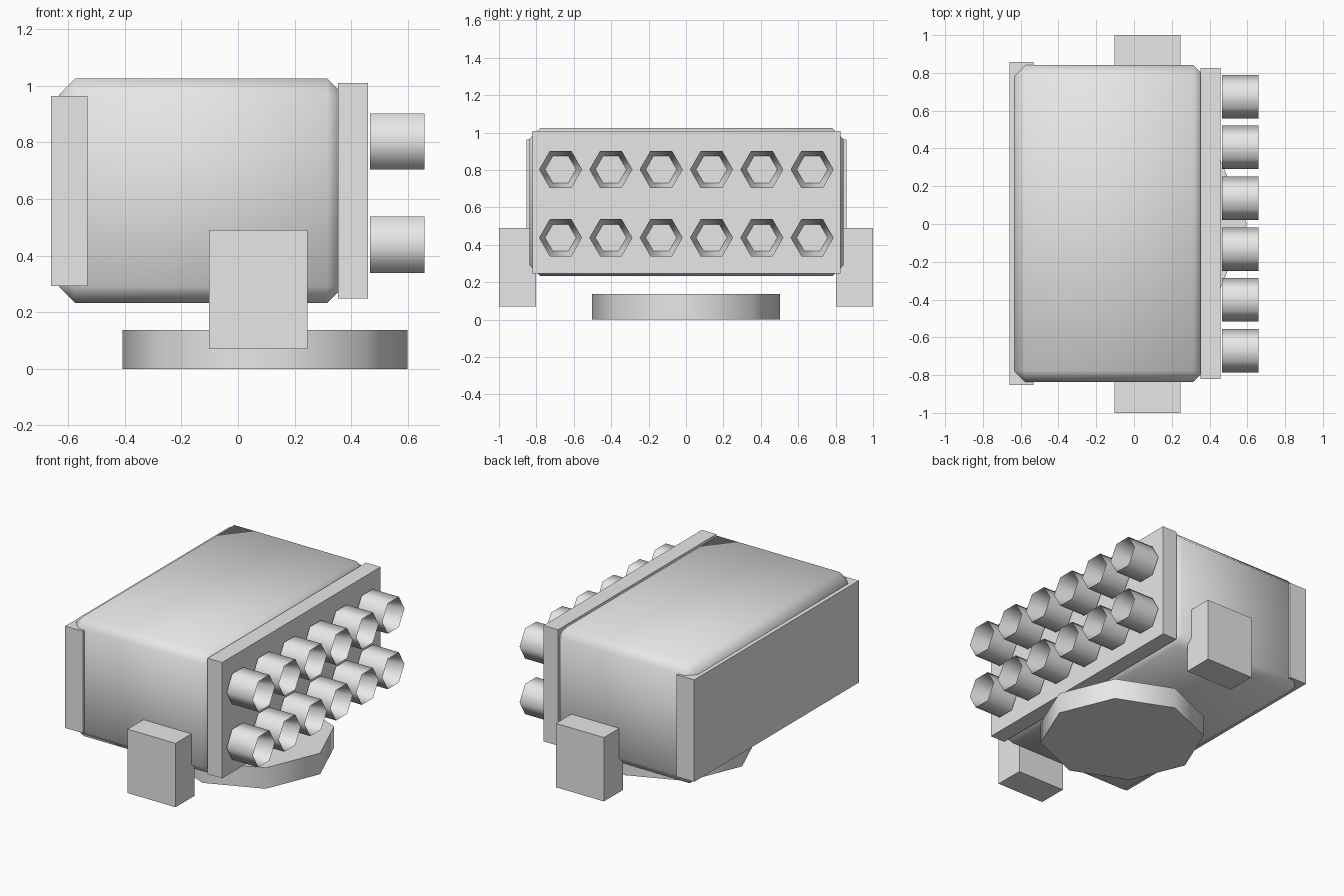
import bpy, bmesh, math
from mathutils import Matrix

if "Cube" in bpy.data.objects:
    bpy.data.objects.remove(bpy.data.objects["Cube"])

grey = bpy.data.materials.new("light grey")
grey.diffuse_color = (0.8, 0.8, 0.8, 1)
grey.use_nodes = True
grey.node_tree.nodes["Principled BSDF"].inputs["Base Color"].default_value = grey.diffuse_color


def finish(name, bm, smooth=None):
    """Turn a bmesh into a named object, optionally smooth below an angle."""
    bmesh.ops.recalc_face_normals(bm, faces=bm.faces)
    me = bpy.data.meshes.new(name)
    bm.to_mesh(me)
    bm.free()
    me.materials.append(grey)
    ob = bpy.data.objects.new(name, me)
    bpy.context.collection.objects.link(ob)
    if smooth:
        bpy.ops.object.select_all(action='DESELECT')
        ob.select_set(True)
        bpy.context.view_layer.objects.active = ob
        bpy.ops.object.shade_smooth_by_angle(angle=math.radians(smooth))
    return ob


def box(name, x, y, z, bevel=0, smooth=None):
    """Box given by its min/max on each axis, with optional chamfer."""
    bm = bmesh.new()
    bmesh.ops.create_cube(bm, size=1)
    for v in bm.verts:
        v.co = [(a + b) / 2 + c * (b - a) for (a, b), c in zip((x, y, z), v.co)]
    if bevel:
        bmesh.ops.bevel(bm, geom=bm.edges[:], offset=bevel, segments=1,
                        affect='EDGES', profile=0.5)
    return finish(name, bm, smooth)


def launch_tube(name, y, z):
    """Hexagonal tube along x with a funnel-shaped bore and a closed bottom."""
    bm = bmesh.new()
    rings = []
    for x, r in ((0.467, 0.115), (0.658, 0.115), (0.49, 0.083)):
        rings.append([bm.verts.new((x, y + r * math.cos(i * math.pi / 3),
                                    z + r * math.sin(i * math.pi / 3)))
                      for i in range(6)])
    for a, b in zip(rings, rings[1:]):
        for i in range(6):
            j = (i + 1) % 6
            bm.faces.new((a[i], a[j], b[j], b[i]))
    bm.faces.new(rings[0])
    bm.faces.new(rings[2])
    return finish(name, bm, 65)


# Main housing with chamfered, smooth-shaded edges
box("housing", (-0.633, 0.373), (-0.836, 0.841), (0.233, 1.025), 0.058, 60)

# Rear and front plates
box("rear_plate", (-0.66, -0.532), (-0.853, 0.857), (0.293, 0.963))
box("front_plate", (0.353, 0.459), (-0.82, 0.825), (0.248, 1.01))

# Side mounting blocks
for side, name in ((-1, "side_block_right"), (1, "side_block_left")):
    box(name, (-0.103, 0.246), sorted((side * 0.803, side * 1.0)), (0.07, 0.49))

# Two rows of six tubes
for row, z in enumerate((0.438, 0.803)):
    for col in range(6):
        launch_tube(f"tube_{row + 1}_{col + 1}", (col - 2.5) * 0.269 + 0.002, z)

# Octagonal turntable base
bm = bmesh.new()
bmesh.ops.create_cone(bm, cap_ends=True, segments=8, radius1=0.503, radius2=0.503,
                      depth=0.138)
oct_angle = min(math.atan2(v.co.y, v.co.x) % (math.pi / 4) for v in bm.verts)
bmesh.ops.transform(bm, verts=bm.verts, matrix=Matrix.Translation((0.095, 0, 0.069))
                    @ Matrix.Rotation(-oct_angle, 4, 'Z'))
finish("turntable", bm, 50)
